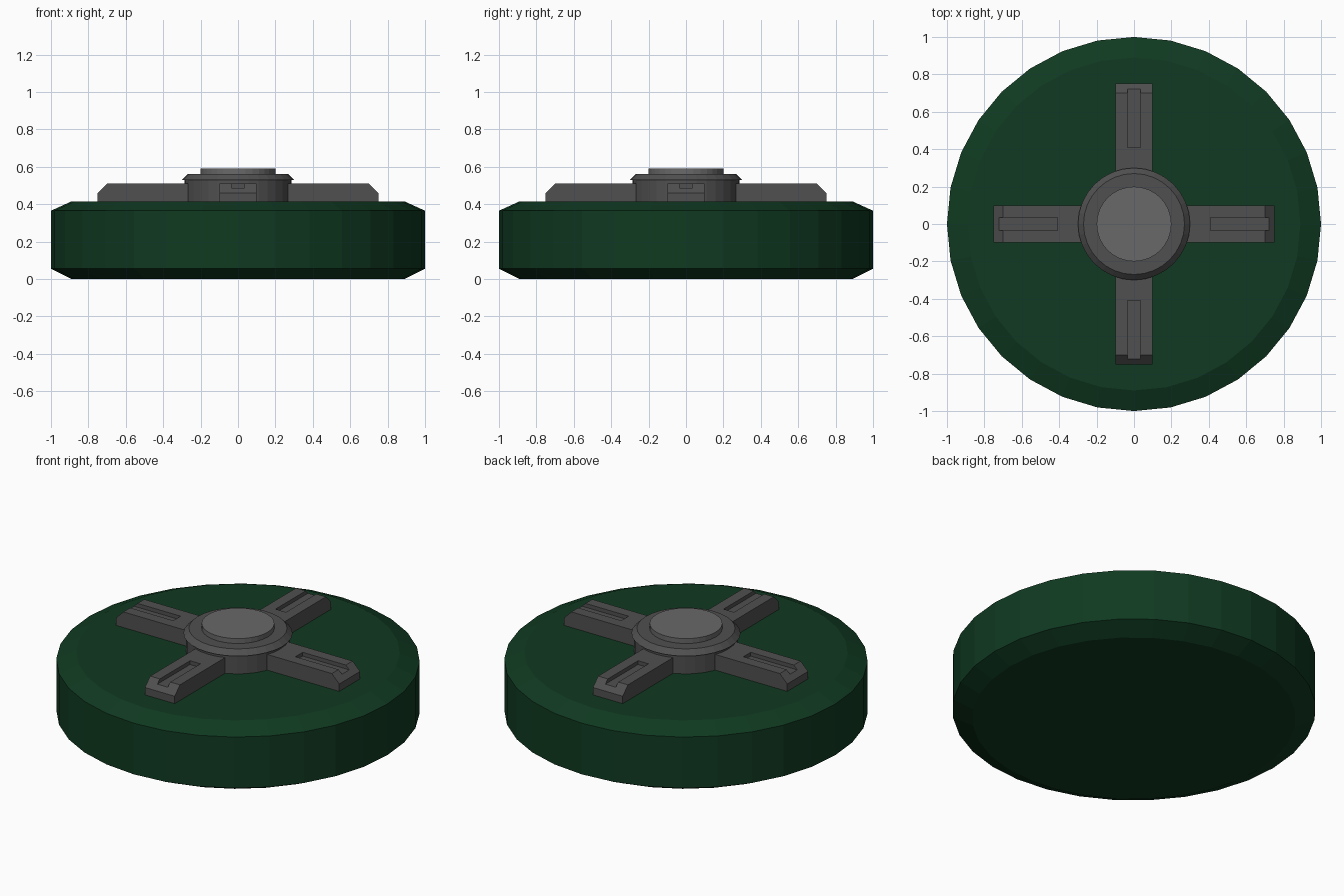
import bpy, bmesh
from math import cos, sin, tau

if "Cube" in bpy.data.objects:
    bpy.data.objects.remove(bpy.data.objects["Cube"])


def material(name, color):
    m = bpy.data.materials.new(name)
    m.diffuse_color = (*color, 1)
    m.use_nodes = True
    m.node_tree.nodes["Principled BSDF"].inputs["Base Color"].default_value = m.diffuse_color
    return m


def add_object(name, bm, mat=None):
    bmesh.ops.recalc_face_normals(bm, faces=bm.faces[:])
    mesh = bpy.data.meshes.new(name)
    bm.to_mesh(mesh)
    bm.free()
    if mat:
        mesh.materials.append(mat)
    ob = bpy.data.objects.new(name, mesh)
    bpy.context.collection.objects.link(ob)
    return ob


def turned(name, profile, mat, sides=32):
    """Solid of revolution from (radius, z) points, capped at both ends."""
    bm = bmesh.new()
    rings = [[bm.verts.new((r * cos(tau * i / sides), r * sin(tau * i / sides), z))
              for i in range(sides)] for r, z in profile]
    for a, b in zip(rings, rings[1:]):
        for i in range(sides):
            j = (i + 1) % sides
            bm.faces.new((a[i], a[j], b[j], b[i]))
    bm.faces.new(rings[0][::-1])
    bm.faces.new(rings[-1])
    return add_object(name, bm, mat)


def extruded(name, profile, half_width, mat=None):
    """Side profile of (x, z) points, extruded evenly across y."""
    bm = bmesh.new()
    face = bm.faces.new([bm.verts.new((x, -half_width, z)) for x, z in profile])
    new = bmesh.ops.extrude_face_region(bm, geom=[face])["geom"]
    bmesh.ops.translate(bm, vec=(0, 2 * half_width, 0),
                        verts=[v for v in new if isinstance(v, bmesh.types.BMVert)])
    return add_object(name, bm, mat)


green = material("dark_green", (0.005, 0.042, 0.015))
dark_grey = material("dark_grey", (0.08, 0.08, 0.08))
mid_grey = material("mid_grey", (0.14, 0.14, 0.14))

# Chamfered disc, hub with overhanging lip, and raised cap
turned("disc_body", [(0.89, 0), (1, 0.055), (1, 0.365), (0.89, 0.415)], green)
turned("hub", [(0.285, 0.40), (0.285, 0.53), (0.3, 0.53), (0.27, 0.56)], dark_grey)
turned("hub_cap", [(0.2, 0.55), (0.2, 0.59)], mid_grey)

# One spoke with a slot cut through its sloped end
spoke = extruded("spoke_1", [(0.2, 0.40), (0.75, 0.40), (0.75, 0.46),
                             (0.70, 0.51), (0.2, 0.51)], 0.1, dark_grey)
cutter = extruded("slot_cutter", [(0.41, 0.487), (0.85, 0.487),
                                  (0.85, 0.6), (0.41, 0.6)], 0.035)
cutter.hide_render = True
cut = spoke.modifiers.new("slot", "BOOLEAN")
cut.operation = "DIFFERENCE"
cut.solver = "EXACT"
cut.object = cutter
depsgraph = bpy.context.evaluated_depsgraph_get()
slotted = bpy.data.meshes.new_from_object(spoke.evaluated_get(depsgraph))
spoke.modifiers.clear()
spoke.data = slotted
bpy.data.objects.remove(cutter)

# Remaining spokes repeated around the hub
for i in range(1, 4):
    ob = bpy.data.objects.new(f"spoke_{i + 1}", slotted)
    ob.rotation_euler.z = i * tau / 4
    bpy.context.collection.objects.link(ob)
